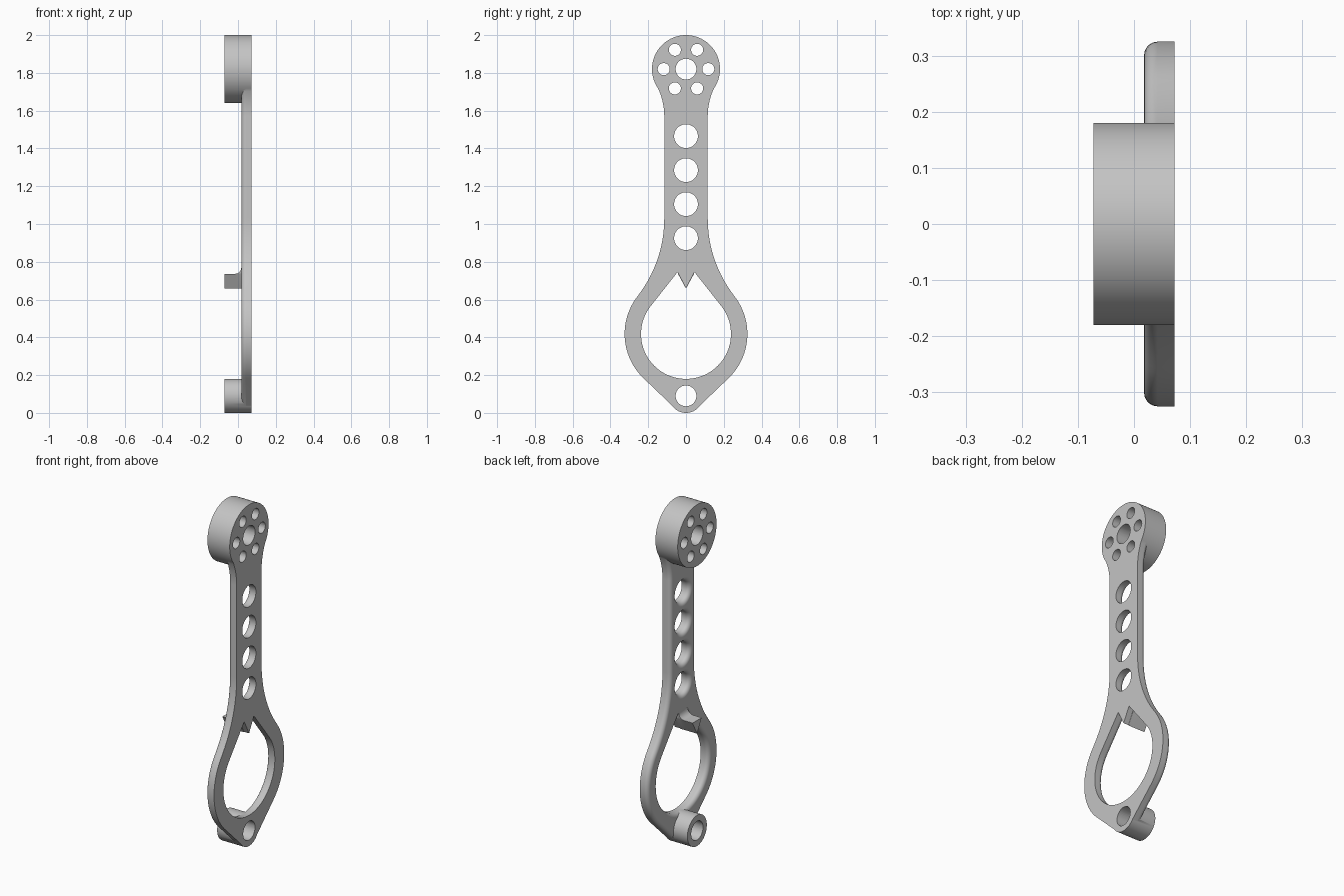
import bpy, bmesh
from math import sin, cos, pi, radians
from mathutils import Vector

FLAT, STEP, BOSS = 0.072, 0.018, -0.072   # x of flat side, plate inner side, boss ends
HUB, RING, PIVOT = 1.82, 0.418, 0.09      # z of the three main centres

cube = bpy.data.objects.get("Cube")
if cube:
    bpy.data.objects.remove(cube)

grey = bpy.data.materials.new("light_grey")
grey.use_nodes = True
grey.diffuse_color = (0.55, 0.55, 0.55, 1)
grey.node_tree.nodes["Principled BSDF"].inputs["Base Color"].default_value = grey.diffuse_color


def arc(y, z, r, a, b, n):
    """Arc points in the y-z plane, angles in degrees."""
    return [Vector((y + r * cos(radians(a + (b - a) * i / n)),
                    z + r * sin(radians(a + (b - a) * i / n)))) for i in range(n + 1)]


def circle(y, z, r, n=48):
    return arc(y, z, r, 0, 360, n)[:-1]


def mirrored(half):
    """Close a half outline whose two ends lie on y = 0."""
    return half + [Vector((-p.x, p.y)) for p in reversed(half[1:-1])]


def inset(loop, d):
    """Move a loop to its left by d, with mitred corners."""
    out = []
    for i, p in enumerate(loop):
        e1 = (p - loop[i - 1]).normalized()
        e2 = (loop[(i + 1) % len(loop)] - p).normalized()
        n1, n2 = Vector((-e1.y, e1.x)), Vector((-e2.y, e2.x))
        out.append(p + (n1 + n2) * d / (1 + n1.dot(n2)))
    return out


def solid(name, layers):
    """layers: list of (x, loops); walls join the layers and both ends are capped."""
    bm = bmesh.new()
    rings = [[[bm.verts.new((x, p.x, p.y)) for p in lp] for lp in loops] for x, loops in layers]
    for low, high in zip(rings, rings[1:]):
        for a, b in zip(low, high):
            for i in range(len(a)):
                bm.faces.new((a[i - 1], a[i], b[i], b[i - 1]))
    for end in (rings[0], rings[-1]):
        edges = [bm.edges.get((lp[i - 1], lp[i])) for lp in end for i in range(len(lp))]
        bmesh.ops.triangle_fill(bm, use_beauty=True, edges=edges, normal=(1, 0, 0))
    bmesh.ops.recalc_face_normals(bm, faces=bm.faces)
    mesh = bpy.data.meshes.new(name)
    bm.to_mesh(mesh)
    bm.free()
    mesh.materials.append(grey)
    obj = bpy.data.objects.new(name, mesh)
    bpy.context.collection.objects.link(obj)
    return obj


def combine(body, part, operation):
    """Apply a boolean and discard the helper part."""
    bpy.context.view_layer.objects.active = body
    mod = body.modifiers.new("join", 'BOOLEAN')
    mod.operation, mod.solver, mod.object = operation, 'EXACT', part
    bpy.ops.object.modifier_apply(modifier=mod.name)
    bpy.data.objects.remove(part)


# Plate outline: pivot end, ring, long flare, stem, short flare, hub end
outline = mirrored(arc(0, PIVOT, 0.088, -90, -46, 8) + arc(0, RING, 0.325, -46, 38, 28)
                   + arc(0.785, 1.03, 0.67, 218, 180, 16)[1:]
                   + arc(0.465, 1.57, 0.35, 180, 152, 10) + arc(0, HUB, 0.16, -10, 90, 12))
# Teardrop window with a pointed tooth at its top
window = mirrored(arc(0, RING, 0.238, -90, 38, 40)
                  + [Vector((0.045, 0.745)), Vector((0, 0.66))])
stem_holes = [circle(0, 0.925 + 0.18 * i, 0.063) for i in range(4)]
loops = [outline] + [lp[::-1] for lp in [window] + stem_holes]

# Plate with rounded edges on its inner side
R, SEG = 0.024, 6
layers = [(FLAT, loops)]
for k in range(SEG + 1):
    t = pi / 2 * k / SEG
    layers.append((STEP + R * (1 - sin(t)), [inset(lp, R * (1 - cos(t))) for lp in loops]))
arm = solid("lever_arm", layers)

# Hub and pivot bosses
for name, z, r in (("hub", HUB, 0.18), ("pivot_boss", PIVOT, 0.09)):
    disc = [circle(0, z, r, 96)]
    combine(arm, solid(name, [(BOSS, disc), (FLAT, disc)]), 'UNION')

# Tooth: wedge prong with a fillet sweeping up into the plate
F = 0.035
tooth = [(BOSS, 0)] + [(STEP - F * (1 - sin(pi / 2 * k / 5)), F * (1 - cos(pi / 2 * k / 5)))
                       for k in range(6)] + [(STEP + 0.02, F)]
prong = [(x, [[Vector((0, 0.658)), Vector((0.042, 0.735)), Vector((0.042, 0.736 + rise)),
               Vector((-0.042, 0.736 + rise)), Vector((-0.042, 0.735))]]) for x, rise in tooth]
combine(arm, solid("tooth", prong), 'UNION')

# Bores: pivot, hub centre and the ring of six
bores = [circle(0, PIVOT, 0.055), circle(0, HUB, 0.055)]
bores += [circle(0.118 * cos(k * pi / 3), HUB + 0.118 * sin(k * pi / 3), 0.032, 32) for k in range(6)]
for lp in bores:
    combine(arm, solid("bore", [(BOSS - 0.1, [lp]), (FLAT + 0.1, [lp])]), 'DIFFERENCE')

# Smooth curved walls, crisp flat faces
bpy.ops.object.select_all(action='DESELECT')
arm.select_set(True)
bpy.context.view_layer.objects.active = arm
bpy.ops.object.shade_smooth_by_angle(angle=radians(30))
arm.modifiers.new("even_shading", 'WEIGHTED_NORMAL').keep_sharp = True
